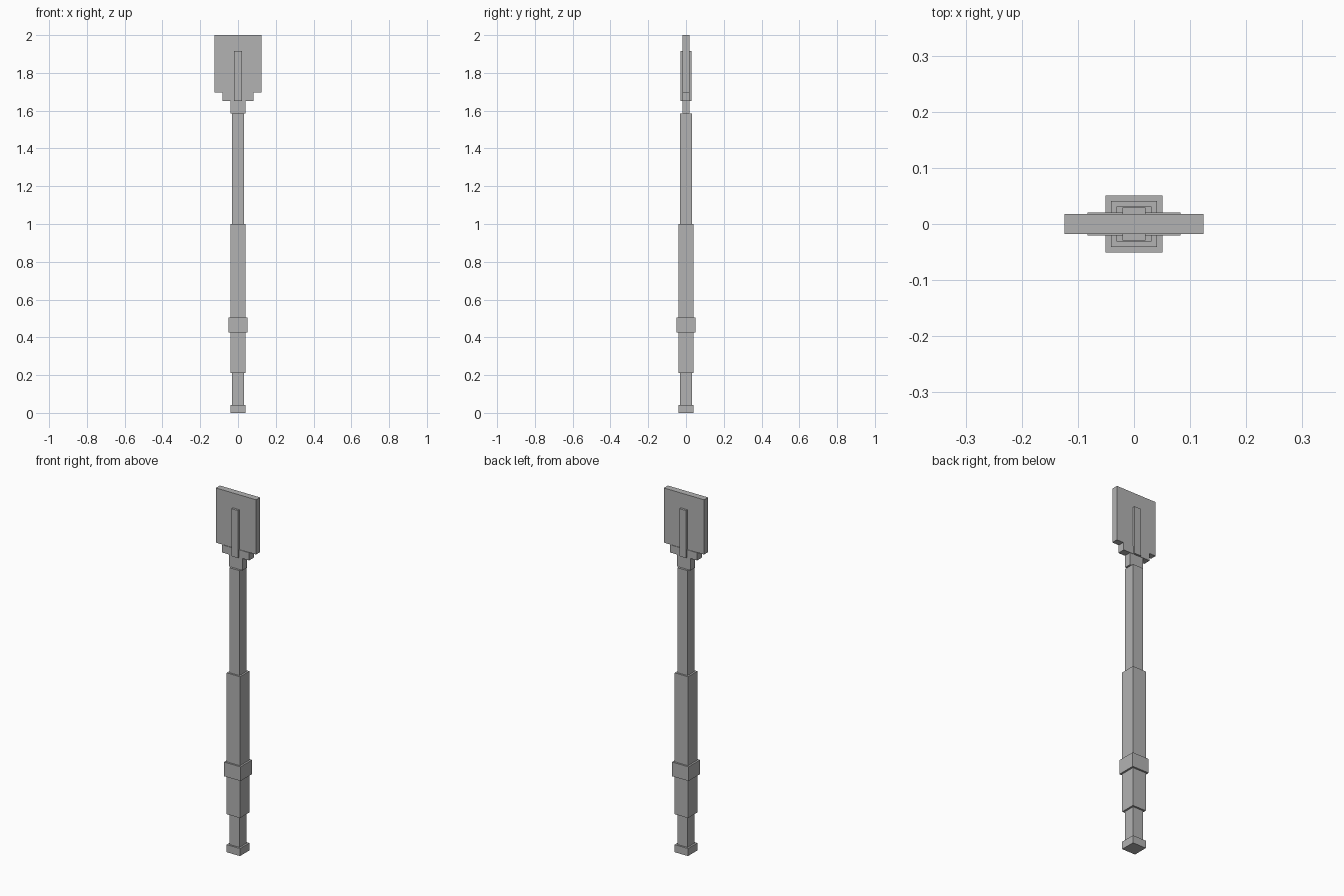
import bpy

cube = bpy.data.objects.get("Cube")
if cube:
    bpy.data.objects.remove(cube, do_unlink=True)

# Single grey material
grey = bpy.data.materials.new("plain grey")
grey.use_nodes = True
grey.diffuse_color = (0.45, 0.45, 0.45, 1)
bsdf = grey.node_tree.nodes["Principled BSDF"]
bsdf.inputs["Base Color"].default_value = (0.45, 0.45, 0.45, 1)
bsdf.inputs["Roughness"].default_value = 0.8


def box(name, half_x, half_y, bottom, top):
    """Box centred on the long axis, between two heights."""
    bpy.ops.mesh.primitive_cube_add(size=2, location=(0, 0, (bottom + top) / 2))
    ob = bpy.context.object
    ob.name = name
    ob.scale = (half_x, half_y, (top - bottom) / 2)
    bpy.ops.object.transform_apply(location=False, rotation=False, scale=True)
    ob.data.materials.append(grey)
    return ob


# Handle, from the end cap upwards
box("end_cap", 0.041, 0.041, 0.0, 0.042)
box("lower_shaft", 0.031, 0.031, 0.042, 0.212)
box("lower_grip", 0.041, 0.041, 0.212, 0.425)
box("grip_collar", 0.051, 0.051, 0.425, 0.504)
box("upper_grip", 0.041, 0.041, 0.504, 1.0)
box("upper_shaft", 0.031, 0.031, 1.0, 1.585)

# Flat head with stepped base and a raised rib on both faces
box("head_neck", 0.041, 0.019, 1.585, 1.652)
box("head_shoulder", 0.083, 0.0205, 1.652, 1.695)
box("head_plate", 0.124, 0.0175, 1.695, 2.0)
box("head_rib", 0.0205, 0.0295, 1.652, 1.917)
